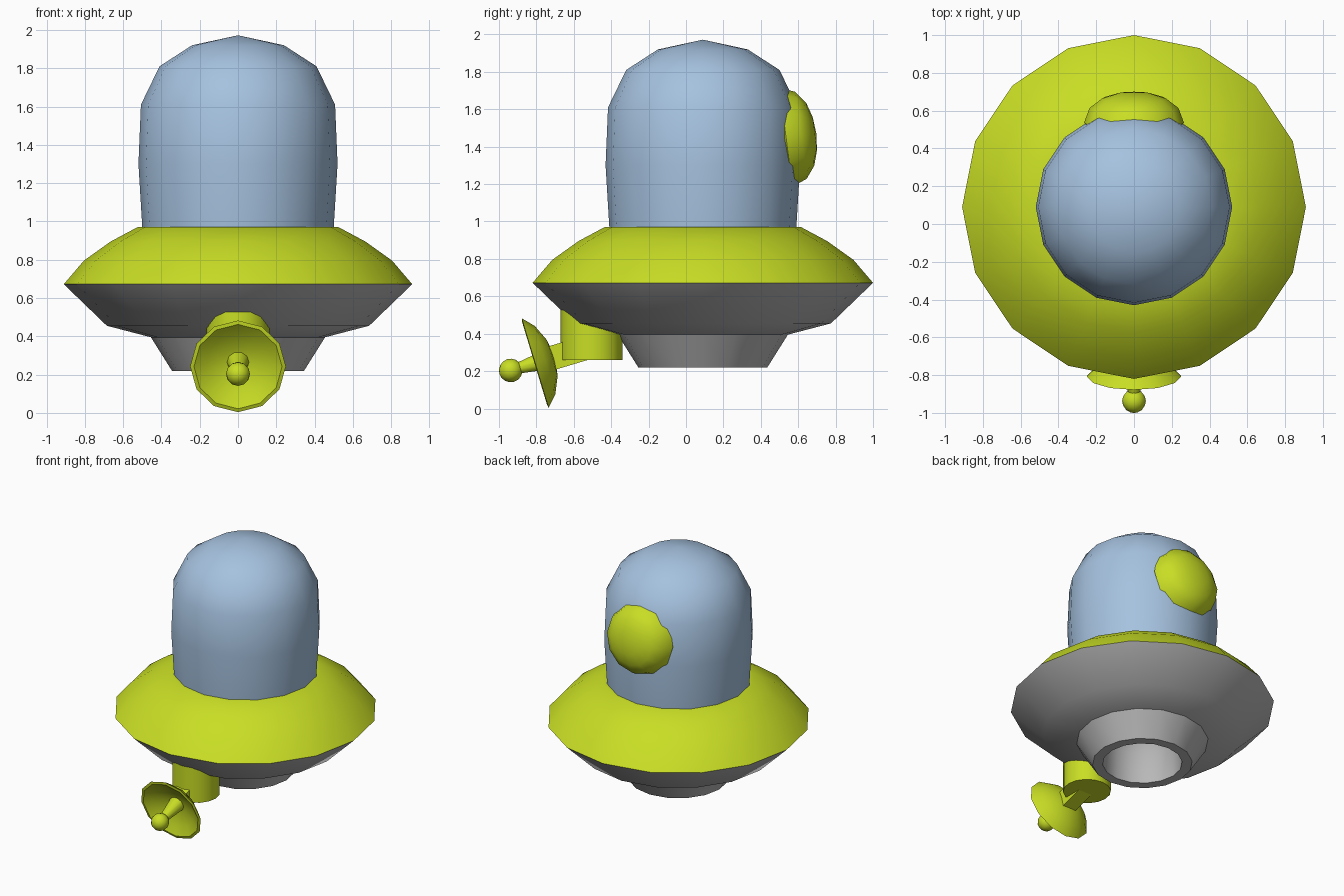
import bpy, bmesh, math
from mathutils import Matrix, Vector

old = bpy.data.objects.get("Cube")
if old:
    bpy.data.objects.remove(old, do_unlink=True)


def material(name, rgb):
    m = bpy.data.materials.new(name)
    m.use_nodes = True
    m.diffuse_color = (*rgb, 1)
    m.node_tree.nodes["Principled BSDF"].inputs["Base Color"].default_value = (*rgb, 1)
    return m


LIME = material("lime_paint", (0.58, 0.73, 0.018))
GLASS = material("pale_blue_glass", (0.38, 0.54, 0.74))
GREY = material("grey_metal", (0.48, 0.48, 0.48))


def finish(name, bm, mat, place):
    """Turn a bmesh into a placed, shaded object."""
    bmesh.ops.recalc_face_normals(bm, faces=bm.faces)
    bm.transform(place)
    me = bpy.data.meshes.new(name)
    bm.to_mesh(me)
    bm.free()
    me.materials.append(mat)
    ob = bpy.data.objects.new(name, me)
    bpy.context.collection.objects.link(ob)
    bpy.ops.object.select_all(action='DESELECT')
    ob.select_set(True)
    bpy.context.view_layer.objects.active = ob
    bpy.ops.object.shade_smooth_by_angle(angle=math.radians(38))
    return ob


def lathe(name, profile, sides, mat, place):
    """Spin a (radius, height) profile about local z."""
    bm = bmesh.new()
    verts = [bm.verts.new((r, 0, z)) for r, z in profile]
    edges = [bm.edges.new(pair) for pair in zip(verts, verts[1:])]
    bmesh.ops.spin(bm, geom=verts + edges, cent=(0, 0, 0), axis=(0, 0, 1),
                   angle=math.tau, steps=sides, use_merge=True)
    bmesh.ops.remove_doubles(bm, verts=bm.verts, dist=0.0005)
    return finish(name, bm, mat, place)


def aimed(origin, direction):
    """Matrix that points local z along a direction."""
    turn = Vector(direction).to_track_quat('Z', 'Y').to_matrix().to_4x4()
    return Matrix.Translation(origin) @ turn


# Saucer body and canopy share one axis
hull = Matrix.Translation((0, 0.09, 0))
lathe("canopy", [(0, 0.9), (0.495, 0.9), (0.5, 0.97), (0.52, 1.3), (0.507, 1.61),
                 (0.41, 1.81), (0.24, 1.92), (0, 1.972)], 16, GLASS, hull)
lathe("saucer_top", [(0.91, 0.672), (0.805, 0.795), (0.665, 0.895), (0.525, 0.97),
                     (0.48, 0.97), (0.48, 0.9), (0, 0.9)], 16, LIME, hull)

# Underside with hollow thruster
lathe("saucer_underside", [(0.91, 0.672), (0.685, 0.455), (0.455, 0.395), (0.345, 0.22),
                           (0.275, 0.22), (0.27, 0.45), (0.2, 0.56), (0, 0.6)],
      16, GREY, hull)

# Rounded hatch on the back of the canopy
lathe("rear_hatch", [(0, -0.06), (0.2, -0.05), (0.265, 0), (0.235, 0.08), (0.17, 0.13),
                     (0.09, 0.155), (0, 0.163)], 12, LIME,
      aimed((0, 0.535, 1.45), (0, 1, 0.13)))

# Turret under the front of the hull
lathe("dish_turret", [(0, 0.26), (0.165, 0.26), (0.165, 0.56), (0, 0.56)], 16, LIME,
      Matrix.Translation((0, -0.505, 0)))

# Dish, feed horn and ball along one tilted axis
aim = aimed((0, -0.806, 0.243), (0, -0.957, -0.288))
lathe("dish", [(0, -0.11), (0.1, -0.095), (0.19, -0.055), (0.25, 0), (0.23, 0.004),
               (0.17, -0.035), (0.08, -0.07), (0, -0.08)], 12, LIME, aim)
lathe("dish_feed", [(0, -0.09), (0.06, -0.09), (0.03, 0.1), (0, 0.1)], 10, LIME, aim)

bm = bmesh.new()
bmesh.ops.create_uvsphere(bm, u_segments=12, v_segments=8, radius=0.063)
finish("feed_ball", bm, LIME, aim @ Matrix.Translation((0, 0, 0.137)))

# Square arm joining dish to turret
bm = bmesh.new()
bmesh.ops.create_cube(bm, size=1)
finish("dish_arm", bm, LIME,
       aim @ Matrix.Translation((0, 0, -0.19)) @ Matrix.Diagonal((0.11, 0.13, 0.2, 1)))
